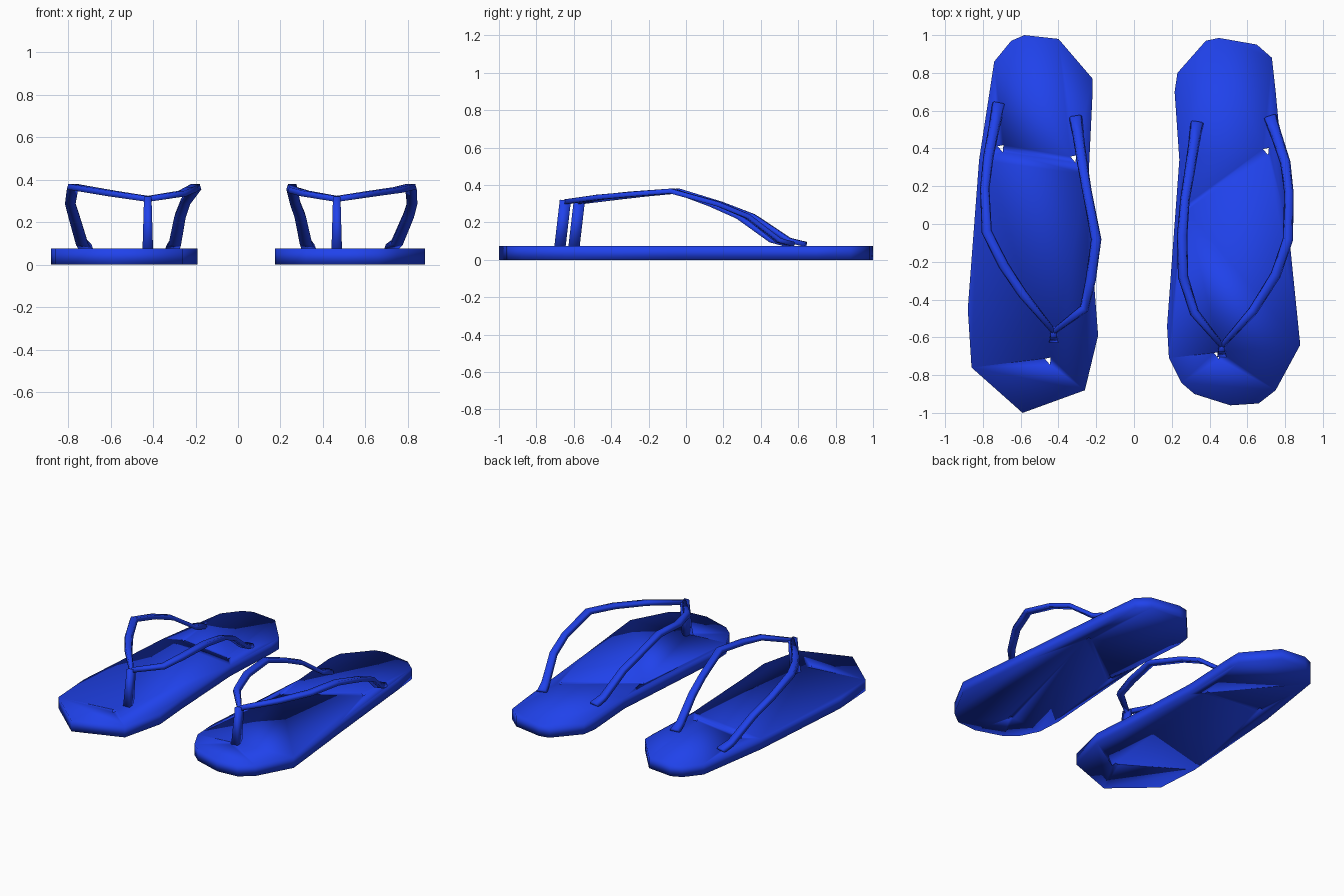
import bpy, bmesh
from mathutils import Vector

if "Cube" in bpy.data.objects:
    bpy.data.objects.remove(bpy.data.objects["Cube"])

blue = bpy.data.materials.new("blue_rubber")
blue.diffuse_color = (0.014, 0.054, 0.83, 1)
blue.use_nodes = True
blue.node_tree.nodes["Principled BSDF"].inputs["Base Color"].default_value = blue.diffuse_color


def make_object(name, bm):
    bmesh.ops.recalc_face_normals(bm, faces=bm.faces)
    for f in bm.faces:
        f.smooth = True
    mesh = bpy.data.meshes.new(name)
    bm.to_mesh(mesh)
    bm.free()
    ob = bpy.data.objects.new(name, mesh)
    bpy.context.collection.objects.link(ob)
    mesh.materials.append(blue)
    return ob


def prism(name, outline, z0, z1):
    bm = bmesh.new()
    face = bm.faces.new([bm.verts.new((x, y, z0)) for x, y in outline])
    top = bmesh.ops.extrude_face_region(bm, geom=[face])["geom"]
    bmesh.ops.translate(bm, vec=(0, 0, z1 - z0),
                        verts=[v for v in top if isinstance(v, bmesh.types.BMVert)])
    return make_object(name, bm)


def band(name, path, widths, thick):
    """Sweep a flattened four-sided section along a path."""
    pts = [Vector(p) for p in path]
    bm = bmesh.new()
    rings = []
    for i, p in enumerate(pts):
        t = (pts[min(i + 1, len(pts) - 1)] - pts[max(i - 1, 0)]).normalized()
        ref = Vector((0, 0, 1)) if abs(t.z) < 0.9 else Vector((0, 1, 0))
        side = t.cross(ref).normalized()
        up = side.cross(t)
        w, h = widths[i] / 2, thick / 2
        rings.append([bm.verts.new(p + side * a + up * b) for a, b in
                      ((w, -h), (w * 0.7, h), (-w * 0.7, h), (-w, -h))])
    for a, b in zip(rings, rings[1:]):
        for k in range(4):
            bm.faces.new((a[k], a[(k + 1) % 4], b[(k + 1) % 4], b[k]))
    bm.faces.new(rings[0])
    bm.faces.new(rings[-1])
    return make_object(name, bm)


def sandal(side, outline, post, inner, outer, holes):
    # Sole with three small strap holes
    sole = prism(side + "_sole", outline, 0, 0.075)
    for i, (x, y) in enumerate(holes):
        cutter = prism(f"{side}_hole_cutter_{i}",
                       [(x - 0.017, y + 0.012), (x + 0.014, y + 0.018), (x + 0.01, y - 0.02)],
                       -0.1, 0.2)
        cutter.hide_render = True
        cutter.hide_set(True)
        mod = sole.modifiers.new("hole", 'BOOLEAN')
        mod.operation = 'DIFFERENCE'
        mod.object = cutter
    # Toe post
    x, y = post
    band(side + "_toe_post", [(x, y - 0.03, 0.06), (x, y, 0.318)], [0.05, 0.035], 0.06)
    # Straps: shared heights, own plan positions, ends lying on the sole
    heights = [0.31, 0.335, 0.352, 0.368, 0.298, 0.232, 0.105, 0.083]
    widths = [0.03, 0.05, 0.055, 0.055, 0.05, 0.055, 0.06, 0.07]
    for name, plan in (("inner", inner), ("outer", outer)):
        (ax, ay), (bx, by) = plan[-2:]
        landing = (ax + (bx - ax) * 0.68, ay + (by - ay) * 0.68)
        plan = [post] + plan[:-1] + [landing, plan[-1]]
        band(f"{side}_{name}_strap", [(px, py, z) for (px, py), z in zip(plan, heights)],
             widths, 0.026)


sandal("left",
       [(-0.58, 1.0), (-0.40, 0.98), (-0.22, 0.77), (-0.22, 0.68), (-0.24, 0.26),
        (-0.21, -0.33), (-0.19, -0.59), (-0.26, -0.88), (-0.59, -1.0), (-0.86, -0.76),
        (-0.88, -0.45), (-0.82, 0.34), (-0.74, 0.86), (-0.65, 0.97)],
       (-0.425, -0.57),
       [(-0.265, -0.45), (-0.23, -0.30), (-0.2, -0.08), (-0.25, 0.18), (-0.275, 0.33), (-0.31, 0.57)],
       [(-0.59, -0.37), (-0.69, -0.22), (-0.78, -0.04), (-0.79, 0.19), (-0.77, 0.36), (-0.715, 0.64)],
       [(-0.455, -0.725), (-0.32, 0.345), (-0.705, 0.40)])

sandal("right",
       [(0.45, 0.985), (0.38, 0.97), (0.23, 0.80), (0.215, 0.70), (0.24, 0.34),
        (0.175, -0.54), (0.185, -0.71), (0.25, -0.84), (0.32, -0.90), (0.51, -0.96),
        (0.66, -0.95), (0.75, -0.88), (0.88, -0.64), (0.82, -0.05), (0.75, 0.70),
        (0.73, 0.88), (0.65, 0.95)],
       (0.465, -0.645),
       [(0.32, -0.47), (0.26, -0.28), (0.255, -0.06), (0.27, 0.13), (0.295, 0.28), (0.335, 0.54)],
       [(0.63, -0.46), (0.75, -0.27), (0.815, -0.08), (0.82, 0.17), (0.80, 0.33), (0.72, 0.57)],
       [(0.44, -0.695), (0.70, 0.385), (0.27, 0.09)])
